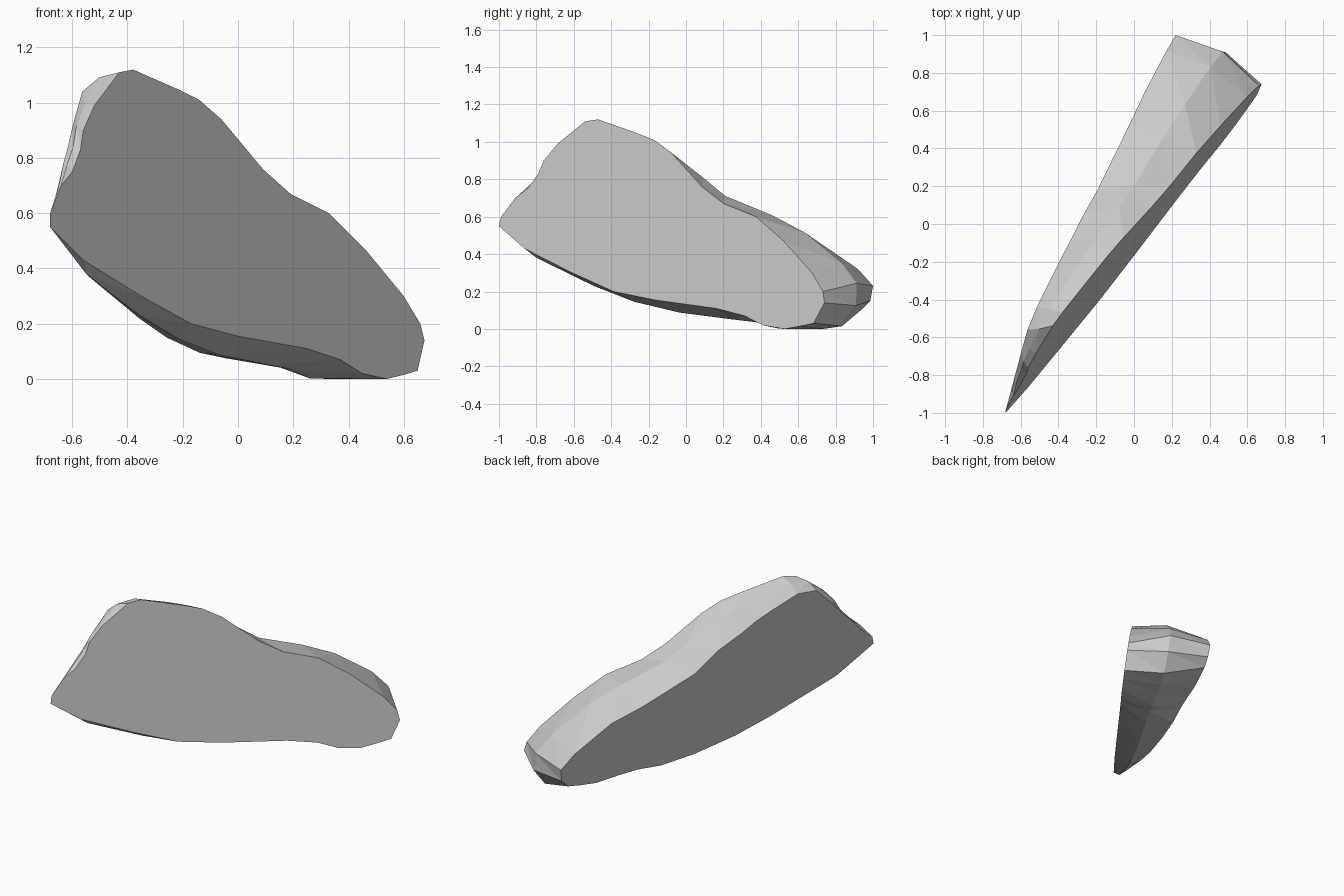
import bpy, bmesh
from mathutils import Vector

if "Cube" in bpy.data.objects:
    bpy.data.objects.remove(bpy.data.objects["Cube"])

# Outlines of the two flat cleavage faces, clockwise from the sharp tip.
# The front face is given as (x, z), the back face as (y, z).
front_xz = [(-.68, .60), (-.64, .70), (-.60, .75), (-.57, .83), (-.56, .90),
            (-.52, .99), (-.43, 1.11), (-.38, 1.12), (-.22, 1.05), (-.14, 1.01),
            (-.06, .94), (.09, .76), (.19, .67), (.33, .60), (.46, .47),
            (.60, .30), (.66, .20), (.675, .14), (.65, .03), (.60, .015),
            (.54, .0), (.45, .02), (.37, .07), (.25, .11), (.0, .155),
            (-.17, .20), (-.35, .30), (-.56, .43)]
back_yz = [(-.97, .59), (-.88, .70), (-.80, .79), (-.75, .84), (-.68, .92),
           (-.62, .98), (-.56, 1.04), (-.44, 1.05), (-.28, .98), (-.18, .93),
           (-.10, .875), (.05, .79), (.18, .67), (.51, .53), (.70, .47),
           (.92, .32), (1.0, .23), (.985, .15), (.935, .10), (.85, .085),
           (.75, .072), (.60, .085), (.48, .09), (.325, .075), (.11, .095),
           (-.15, .15), (-.36, .22), (-.72, .365)]

# Place the outlines on their two leaning planes
front = [Vector((x, 1.35 * x + .219 * z - .202, z)) for x, z in front_xz]
back = [Vector((.427 * y - .147 * z - .172, y, z)) for y, z in back_yz]

# Middle ring: bulges outward in proportion to the local thickness
axis = Vector((.82, -.57, .1)).normalized()
n = len(front)
mid = []
for i in range(n):
    c = (front[i] + back[i]) / 2
    a, b = max(i - 1, 0), min(i + 1, n - 1)
    tangent = (front[b] + back[b] - front[a] - back[a]).normalized()
    p = c + axis.cross(tangent) * .12 * (front[i] - back[i]).length
    p.z = max(p.z, 0)
    mid.append(p)

# Broken stone flake: two caps joined by the rough rim, closed at the tip
bm = bmesh.new()
tip = bm.verts.new((-.68, -1, .55))
F, M, B = ([bm.verts.new(p) for p in ring] for ring in (front, mid, back))
for r, s in ((F, M), (M, B)):
    for i in range(n - 1):
        bm.faces.new((r[i], r[i + 1], s[i + 1]))
        bm.faces.new((r[i], s[i + 1], s[i]))
    bm.faces.new((tip, r[0], s[0]))
    bm.faces.new((tip, s[-1], r[-1]))
bm.faces.new([tip] + F)
bm.faces.new([tip] + B)
bmesh.ops.recalc_face_normals(bm, faces=bm.faces)

mesh = bpy.data.meshes.new("stone_flake")
bm.to_mesh(mesh)
bm.free()
bpy.context.collection.objects.link(bpy.data.objects.new("stone_flake", mesh))
